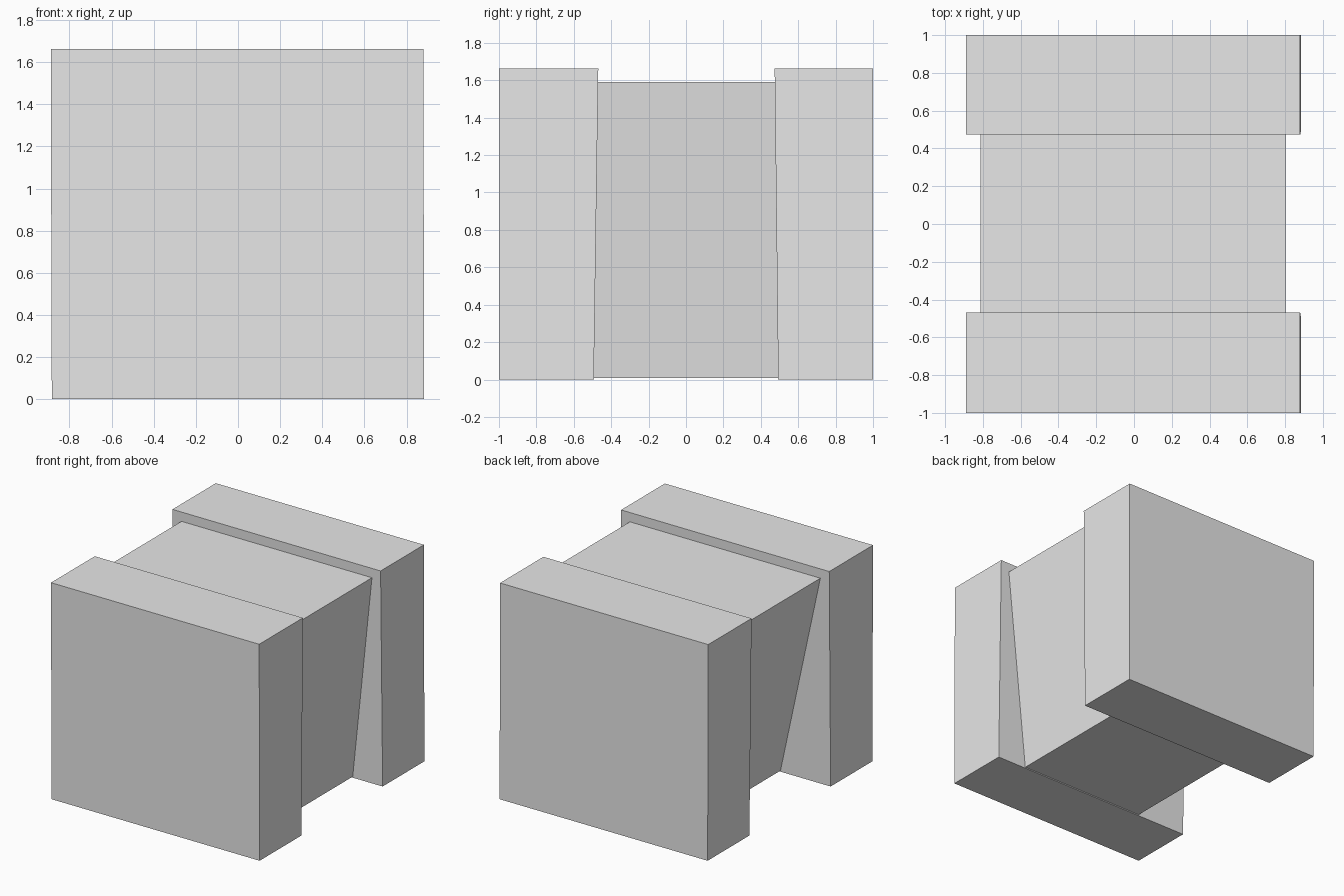
import bpy
import bmesh

cube = bpy.data.objects.get("Cube")
if cube:
    bpy.data.objects.remove(cube, do_unlink=True)

# Single plain colour
grey = bpy.data.materials.new("light grey")
grey.use_nodes = True
grey.diffuse_color = (0.8, 0.8, 0.8, 1)
grey.node_tree.nodes["Principled BSDF"].inputs["Base Color"].default_value = grey.diffuse_color


def tapered_block(name, bottom, top):
    """Box whose bottom and top are (x0, x1, y0, y1, z) rectangles."""
    bm = bmesh.new()
    bmesh.ops.create_cube(bm, size=2)
    for v in bm.verts:
        x0, x1, y0, y1, z = top if v.co.z > 0 else bottom
        v.co = (x1 if v.co.x > 0 else x0, y1 if v.co.y > 0 else y0, z)
    mesh = bpy.data.meshes.new(name)
    bm.to_mesh(mesh)
    bm.free()
    mesh.materials.append(grey)
    obj = bpy.data.objects.new(name, mesh)
    bpy.context.collection.objects.link(obj)
    return obj


# End slabs, with inner faces leaning slightly inwards
tapered_block("front_slab", (-0.884, 0.884, -1, -0.493, 0), (-0.889, 0.88, -1, -0.469, 1.662))
tapered_block("back_slab", (-0.884, 0.884, 0.493, 1, 0), (-0.889, 0.88, 0.474, 1, 1.662))

# Core wedge, wider at the top, its ends seated inside the slabs
tapered_block("middle_wedge", (-0.458, 0.63, -0.52, 0.52, 0.008), (-0.813, 0.806, -0.52, 0.52, 1.59))
